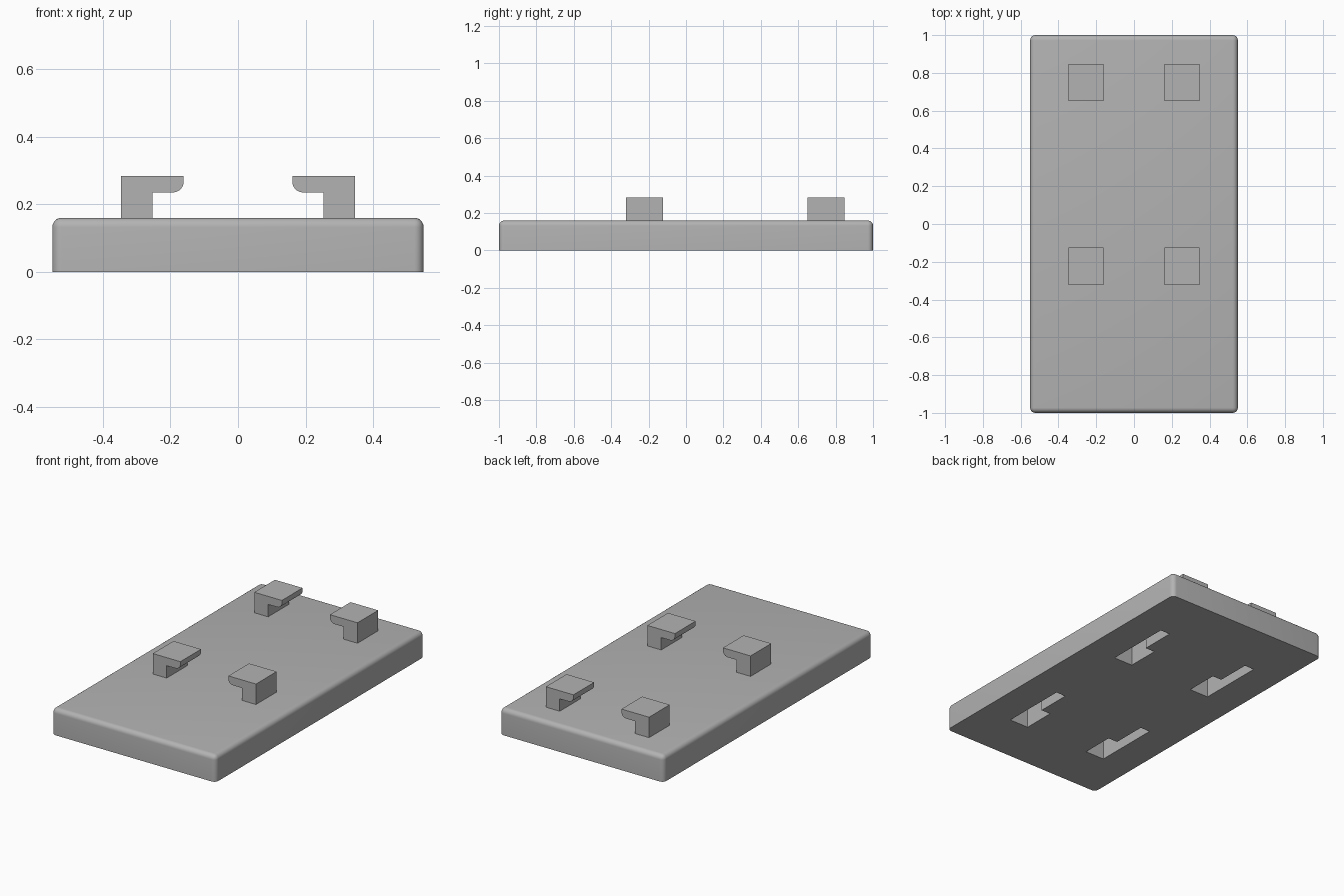
import bpy, bmesh, math

cube = bpy.data.objects.get("Cube")
if cube:
    bpy.data.objects.remove(cube)

WIDTH, LENGTH, HEIGHT = 1.1, 2.0, 0.16
ROUND = 0.028
OUTER = 0.346                 # outer side shared by hooks and slots

grey = bpy.data.materials.new("plain grey")
grey.use_nodes = True
colour = (0.45, 0.45, 0.45, 1)
grey.diffuse_color = colour
grey.node_tree.nodes["Principled BSDF"].inputs["Base Color"].default_value = colour


def add_object(name, bm):
    bmesh.ops.recalc_face_normals(bm, faces=bm.faces)
    mesh = bpy.data.meshes.new(name)
    bm.to_mesh(mesh)
    bm.free()
    obj = bpy.data.objects.new(name, mesh)
    bpy.context.collection.objects.link(obj)
    mesh.materials.append(grey)
    return obj


def activate(obj):
    bpy.ops.object.select_all(action='DESELECT')
    obj.select_set(True)
    bpy.context.view_layer.objects.active = obj


def prism(name, outline, offset):
    """Extrude a closed outline along an offset vector."""
    bm = bmesh.new()
    face = bm.faces.new([bm.verts.new(p) for p in outline])
    grown = bmesh.ops.extrude_face_region(bm, geom=[face])["geom"]
    moved = [v for v in grown if isinstance(v, bmesh.types.BMVert)]
    bmesh.ops.translate(bm, verts=moved, vec=offset)
    return add_object(name, bm)


# Base slab: rounded everywhere except around the underside
bm = bmesh.new()
bmesh.ops.create_cube(bm, size=1)
bmesh.ops.scale(bm, vec=(WIDTH, LENGTH, HEIGHT), verts=bm.verts)
bmesh.ops.translate(bm, vec=(0, 0, HEIGHT / 2), verts=bm.verts)
rounded = [e for e in bm.edges if max(v.co.z for v in e.verts) > HEIGHT / 2]
bmesh.ops.bevel(bm, geom=rounded, offset=ROUND, segments=6, profile=0.5, affect='EDGES')
base = add_object("base_slab", bm)

# Keyhole slots in the underside: wide entry, then a narrow channel
for side, x_sign in (("left", 1), ("right", -1)):
    for place, y in (("back", 0.24), ("front", -0.685)):
        outline = [(OUTER, 0), (OUTER, 0.41), (0.281, 0.41),
                   (0.281, 0.2), (0.218, 0.2), (0.218, 0)]
        cutter = prism(f"{place}_{side}_slot_cutter",
                       [(x_sign * px, y + py, -0.02) for px, py in outline],
                       (0, 0, 0.145))
        cutter.hide_render = True
        cut = base.modifiers.new("slot", 'BOOLEAN')
        cut.operation = 'DIFFERENCE'
        cut.solver = 'EXACT'
        cut.object = cutter
        activate(base)
        bpy.ops.object.modifier_apply(modifier=cut.name)
        bpy.data.objects.remove(cutter)

activate(base)
bpy.ops.object.shade_smooth_by_angle(angle=math.radians(35))

# Hooks on top: upright stem, head pointing inward with a rounded lower tip
STEM, TIP, HEAD_LOW, HEAD_TOP = 0.253, 0.161, 0.235, 0.284
radius = 0.032
arc = [(TIP + radius - radius * math.sin(a), HEAD_LOW + radius - radius * math.cos(a))
       for a in (math.pi / 2 * i / 8 for i in range(9))]
profile = [(OUTER, HEIGHT - 0.01), (OUTER, HEAD_TOP), (TIP, HEAD_TOP)]
profile += arc[::-1] + [(STEM, HEAD_LOW), (STEM, HEIGHT - 0.01)]

for side, x_sign in (("left", 1), ("right", -1)):
    for place, y in (("back", 0.65), ("front", -0.322)):
        hook = prism(f"{place}_{side}_hook",
                     [(x_sign * px, y, pz) for px, pz in profile], (0, 0.198, 0))
        activate(hook)
        bpy.ops.object.shade_smooth_by_angle(angle=math.radians(35))
